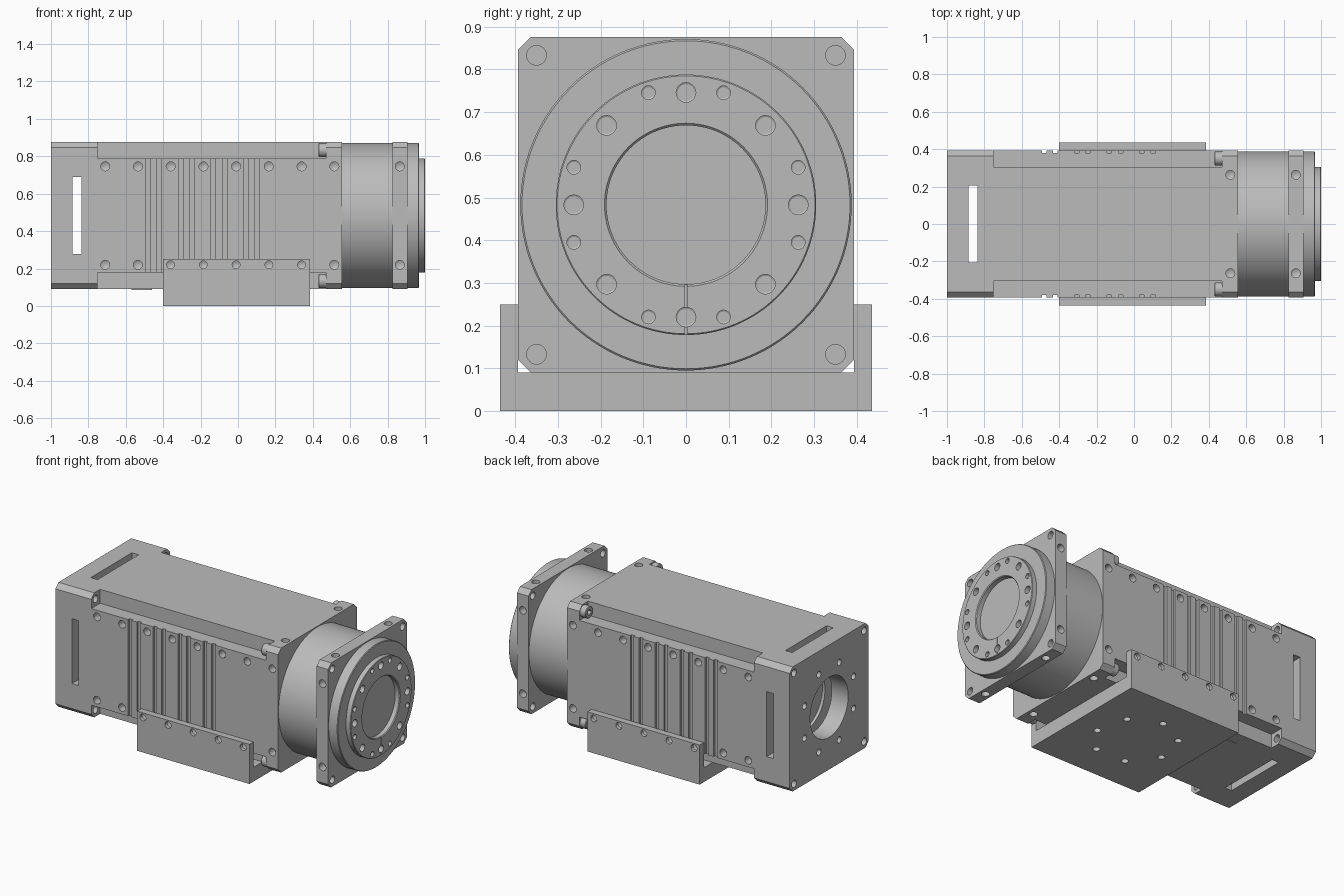
import bpy, bmesh, math
from mathutils import Vector, Matrix

old = bpy.data.objects.get("Cube")
if old:
    bpy.data.objects.remove(old, do_unlink=True)

grey = bpy.data.materials.new("machined grey")
grey.use_nodes = True
grey.diffuse_color = (0.5, 0.5, 0.5, 1)
grey.node_tree.nodes["Principled BSDF"].inputs["Base Color"].default_value = (0.5, 0.5, 0.5, 1)

CZ = 0.483      # height of the main axis
H = 0.393       # half width of the square housing
CORNER = 0.35   # corner bolt offset


def box(bm, lo, hi):
    lo, hi = Vector(lo), Vector(hi)
    m = Matrix.Translation((lo + hi) / 2) @ Matrix.Diagonal((*(hi - lo), 1))
    bmesh.ops.create_cube(bm, size=1, matrix=m)


def prism(bm, outline, x0, x1):
    """Extrude a (y, z) outline along x."""
    face = bm.faces.new([bm.verts.new((x0, y, z)) for y, z in outline])
    ext = bmesh.ops.extrude_face_region(bm, geom=[face])["geom"]
    moved = [v for v in ext if isinstance(v, bmesh.types.BMVert)]
    bmesh.ops.translate(bm, verts=moved, vec=(x1 - x0, 0, 0))


def lathe(bm, profile, origin, axis, sides=24):
    """Revolve closed (radius, distance) profile about an axis."""
    rot = Vector(axis).to_track_quat('Z', 'Y')
    rings = []
    for r, t in profile:
        n = sides if r > 0 else 1
        rings.append([bm.verts.new(Vector(origin) + rot @ Vector((
            r * math.cos(math.tau * i / n), r * math.sin(math.tau * i / n), t)))
            for i in range(n)])
    for a, b in zip(rings, rings[1:]):
        for i in range(sides):
            j = (i + 1) % sides
            quad = [a[i % len(a)], a[j % len(a)], b[j % len(b)], b[i % len(b)]]
            bm.faces.new(list(dict.fromkeys(quad)))
    for ring in (rings[0], rings[-1]):
        if len(ring) > 1:
            bm.faces.new(ring)


def hole(bm, pos, outward, r=0.023, depth=0.05, sides=20):
    """Drilled blind hole cutter with a conical bottom."""
    lathe(bm, [(0, -depth - r * 0.6), (r, -depth), (r, 0.01)], pos, outward, sides)


def through(bm, pos, x0, x1, r):
    lathe(bm, [(r, x0), (r, x1)], (0, *pos), (1, 0, 0), 24)


def make(name, bm, cutters=None):
    bmesh.ops.recalc_face_normals(bm, faces=bm.faces)
    mesh = bpy.data.meshes.new(name)
    bm.to_mesh(mesh)
    bm.free()
    ob = bpy.data.objects.new(name, mesh)
    bpy.context.collection.objects.link(ob)
    if cutters:
        tool = make("cutter", cutters)
        tool.hide_render = True
        mod = ob.modifiers.new("cut", 'BOOLEAN')
        mod.operation, mod.solver, mod.use_self = 'DIFFERENCE', 'EXACT', True
        mod.object = tool
        deps = bpy.context.evaluated_depsgraph_get()
        mesh = bpy.data.meshes.new_from_object(ob.evaluated_get(deps))
        ob.modifiers.clear()
        ob.data = mesh
        bpy.data.objects.remove(tool, do_unlink=True)
    mesh.materials.clear()
    mesh.materials.append(grey)
    for p in mesh.polygons:
        p.use_smooth = True
    mesh.set_sharp_from_angle(angle=math.radians(30))
    return ob


def square(h, c):
    """Square outline with chamfered corners around the main axis."""
    pts = [(h, h - c), (h - c, h), (c - h, h), (-h, h - c),
           (-h, c - h), (c - h, -h), (h - c, -h), (h, c - h)]
    return [(y, CZ + z) for y, z in pts]


def corners():
    return [(sy * CORNER, CZ + sz * CORNER) for sy in (-1, 1) for sz in (-1, 1)]


def side_holes(bm, x, top=True):
    """Screw holes near the edges of the four long faces."""
    for s in (-1, 1):
        for k in (-1, 1):
            hole(bm, (x, s * H, CZ + k * 0.263), (0, s, 0), 0.024)
            if top:
                hole(bm, (x, k * 0.263, CZ + s * H), (0, 0, s), 0.024)


# Rear block with crossed slots, cable bore and bolt ring
bm, cut = bmesh.new(), bmesh.new()
prism(bm, square(H, 0.03), -1, -0.75)
box(cut, (-0.885, -0.5, CZ - 0.205), (-0.838, 0.5, CZ + 0.205))
box(cut, (-0.885, -0.205, 0), (-0.838, 0.205, 1))
lathe(cut, [(0.19, -0.18), (0.19, 0.02)], (-1, 0, CZ), (-1, 0, 0), 64)
for i in range(8):
    a = math.tau * (i + 0.5) / 8
    hole(cut, (-1, 0.265 * math.cos(a), CZ + 0.265 * math.sin(a)), (-1, 0, 0), 0.02)
for c in corners():
    through(cut, c, -1.1, -0.6, 0.023)
make("rear_block", bm, cut)

# Main housing: square with stepped corners, grooved on both sides
bm, cut = bmesh.new(), bmesh.new()
n = 0.305
step = [(H, n), (n, n), (n, H), (-n, H), (-n, n), (-H, n)]
step += [(-y, -z) for y, z in step]
prism(bm, [(y, CZ + z) for y, z in step], -0.75, 0.47)
for s in (-1, 1):
    for i in range(4):
        for off in (-0.03, 0.03):
            x = -0.45 + 0.174 * i + off
            y0, y1 = sorted((s * (H - 0.014), s * (H + 0.02)))
            box(cut, (x - 0.012, y0, 0), (x + 0.012, y1, 1))
for i in range(7):
    side_holes(cut, -0.71 + 0.175 * i, False)
make("main_housing", bm, cut)

# Front plate of the housing
bm, cut = bmesh.new(), bmesh.new()
prism(bm, square(H, 0.03), 0.47, 0.555)
side_holes(cut, 0.515)
make("front_plate", bm, cut)

# Socket screws sitting in the stepped corners
for i, c in enumerate(corners()):
    bm, cut = bmesh.new(), bmesh.new()
    lathe(bm, [(0.037, 0), (0.037, 0.038), (0.034, 0.042)], (0.472, *c), (-1, 0, 0))
    hole(cut, (0.43, *c), (-1, 0, 0), 0.019, 0.022, 6)
    make(f"corner_screw_{i + 1}", bm, cut)

# Round gear housing
bm = bmesh.new()
lathe(bm, [(0.388, 0.555), (0.388, 0.825)], (0, 0, CZ), (1, 0, 0), 128)
make("gear_housing", bm)

# Square mounting flange
bm, cut = bmesh.new(), bmesh.new()
prism(bm, square(H, 0.03), 0.825, 0.905)
side_holes(cut, 0.865)
for c in corners():
    through(cut, c, 0.7, 1, 0.023)
make("mounting_flange", bm, cut)

# Round pilot in front of the flange
bm = bmesh.new()
lathe(bm, [(0.388, 0.905), (0.388, 0.964), (0.384, 0.968)], (0, 0, CZ), (1, 0, 0), 128)
make("pilot_disc", bm)

# Output ring with recess, bolt holes, pin holes and a marker groove
bm, cut = bmesh.new(), bmesh.new()
lathe(bm, [(0.305, 0.93), (0.305, 0.997), (0.302, 1)], (0, 0, CZ), (1, 0, 0), 128)
lathe(cut, [(0.186, -0.035), (0.186, -0.005), (0.196, 0.005)], (1, 0, CZ), (1, 0, 0), 96)
for i in range(8):
    a = math.tau * i / 8
    hole(cut, (1, 0.263 * math.cos(a), CZ + 0.263 * math.sin(a)), (1, 0, 0), 0.023, 0.03)
for i in range(4):
    for d in (-18.5, 18.5):
        a = math.radians(90 * i + d)
        hole(cut, (1, 0.277 * math.cos(a), CZ + 0.277 * math.sin(a)), (1, 0, 0), 0.016, 0.03)
box(cut, (0.996, -0.003, 0.1), (1.1, 0.003, 0.31))
make("output_ring", bm, cut)

# U-shaped mounting bracket under the housing
bm, cut = bmesh.new(), bmesh.new()
w, i_w, top, floor = 0.435, 0.394, 0.25, 0.09
prism(bm, [(-w, 0), (w, 0), (w, top), (i_w, top), (i_w, floor),
           (-i_w, floor), (-i_w, top), (-w, top)], -0.4, 0.385)
for s in (-1, 1):
    for i in range(5):
        hole(cut, (-0.36 + 0.175 * i, s * w, 0.22), (0, s, 0), 0.021, 0.022)
for i in range(7):
    a = math.tau * i / 7 + math.pi / 2
    hole(cut, (-0.01 + 0.24 * math.cos(a), 0.24 * math.sin(a), 0), (0, 0, -1), 0.021, 0.05)
make("mounting_bracket", bm, cut)

# Thin blank plate on the underside
bm = bmesh.new()
box(bm, (-0.57, -0.22, 0.086), (-0.46, 0.22, 0.092))
make("underside_plate", bm)
